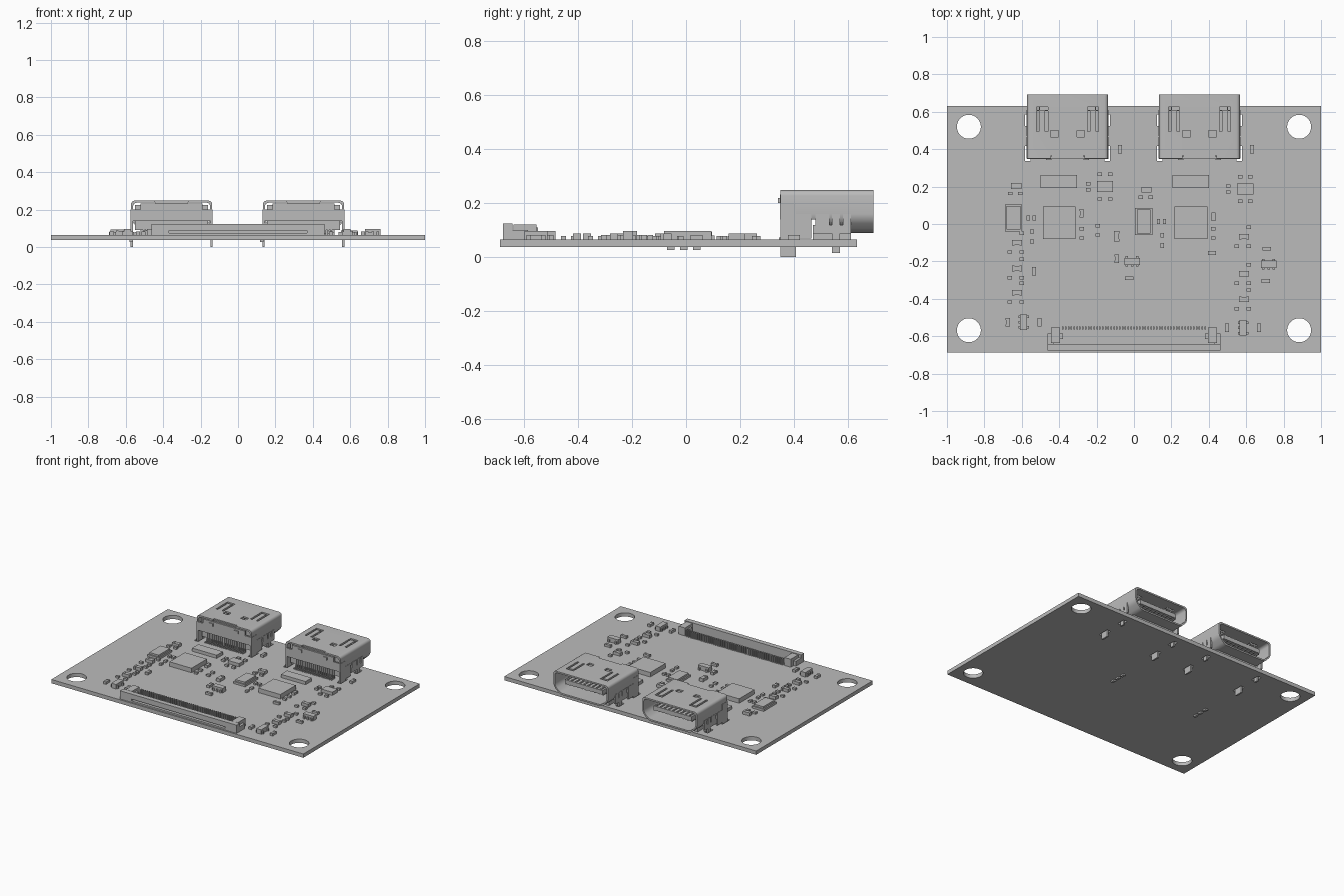
import bpy, bmesh, math
from mathutils import Matrix, Vector

cube = bpy.data.objects.get("Cube")
if cube:
    bpy.data.objects.remove(cube)

SHADE = .5
COLOUR = (SHADE, SHADE, SHADE, 1)
grey = bpy.data.materials.new("plain grey")
grey.use_nodes = True
grey.diffuse_color = COLOUR
grey.node_tree.nodes["Principled BSDF"].inputs["Base Color"].default_value = COLOUR

SIDES = (-1, 1)
PORTS = {"right_port": -.355, "left_port": .35}
BOTTOM, TOP = .038, .065                     # board faces
LOW, MIDDLE, TALL = .079, .088, .097         # tops of the small parts
PORT_HALF, PORT_BACK, PORT_MOUTH = .217, .35, .693
PORT_FLOOR, PORT_WAIST, PORT_TOP = .09, .14, .248
LEG = .213                                   # leg distance from the port centre


def block(bm, x, y, width, depth, top=LOW, base=TOP):
    centre = Vector((x, y, (top + base) / 2))
    size = Vector((width, depth, top - base))
    bmesh.ops.create_cube(bm, size=1, matrix=Matrix.LocRotScale(centre, None, size))


def shade(ob):
    bpy.ops.object.select_all(action='DESELECT')
    ob.select_set(True)
    bpy.context.view_layer.objects.active = ob
    bpy.ops.object.shade_smooth_by_angle(angle=math.radians(35))


def finish(bm, name):
    bmesh.ops.recalc_face_normals(bm, faces=bm.faces[:])
    mesh = bpy.data.meshes.new(name)
    bm.to_mesh(mesh)
    bm.free()
    mesh.materials.append(grey)
    ob = bpy.data.objects.new(name, mesh)
    bpy.context.collection.objects.link(ob)
    return ob


def cut(ob, cutter_bm):
    """Subtract the cutter and bake the result."""
    cutter = finish(cutter_bm, ob.name + "_cutter")
    cutter.hide_render = True
    mod = ob.modifiers.new("cut", 'BOOLEAN')
    mod.operation, mod.solver, mod.object = 'DIFFERENCE', 'EXACT', cutter
    graph = bpy.context.evaluated_depsgraph_get()
    ob.data = bpy.data.meshes.new_from_object(ob.evaluated_get(graph))
    ob.modifiers.clear()
    bpy.data.objects.remove(cutter)


# circuit board with mounting holes and leg slots
bm = bmesh.new()
block(bm, 0, -.028, 2, 1.32, TOP, BOTTOM)
board = finish(bm, "circuit_board")
bm = bmesh.new()
for s in SIDES:
    for y in (-.568, .52):
        bmesh.ops.create_cone(bm, cap_ends=True, segments=48, radius1=.064, radius2=.064,
                              depth=1, matrix=Matrix.Translation((s * .883, y, 0)))
    for cx in PORTS.values():
        for y, depth in ((.378, .08), (.555, .06)):
            block(bm, cx + s * LEG, y, .03, depth, .1, 0)
cut(board, bm)
shade(board)


def port_prism(cx, inset, overhang):
    """Solid with a narrowed underside and rounded long edges."""
    bm = bmesh.new()
    half = PORT_HALF - inset
    right = [(half, PORT_TOP - inset), (half, PORT_WAIST), (half * .78, PORT_FLOOR + inset)]
    section = right + [(-x, z) for x, z in reversed(right)]
    back = bm.faces.new([bm.verts.new((cx + x, PORT_BACK - overhang, z)) for x, z in section])
    length = PORT_MOUTH - PORT_BACK + 2 * overhang
    new = bmesh.ops.extrude_face_region(bm, geom=[back], use_keep_orig=True)["geom"]
    bmesh.ops.translate(bm, vec=(0, length, 0),
                        verts=[v for v in new if isinstance(v, bmesh.types.BMVert)])
    bmesh.ops.recalc_face_normals(bm, faces=bm.faces[:])
    long_edges = [e for e in bm.edges if abs(e.verts[0].co.y - e.verts[1].co.y) > length / 2]
    bmesh.ops.bevel(bm, geom=long_edges, offset=.02, segments=4, profile=.5, affect='EDGES')
    return bm


for name, cx in PORTS.items():
    # hollow shell with spring fingers, latch windows and an open inner underside
    shell = finish(port_prism(cx, 0, 0), name + "_shell")
    cut(shell, port_prism(cx, .011, .1))
    bm = bmesh.new()
    for s in SIDES:
        finger = cx + s * .136
        for e in SIDES:
            block(bm, finger + e * .023, .55, .014, .11, .3, .2)
        block(bm, finger, .617, .06, .016, .3, .2)
        block(bm, cx + s * .07, .483, .042, .034, .3, .2)
    block(bm, cx, .4, .5, .2, PORT_WAIST, .05)
    block(bm, cx, PORT_BACK, .18, .03, .3, .23)
    cut(shell, bm)
    shade(shell)

    # folded rear cover and side legs
    bm = bmesh.new()
    block(bm, cx, .355, .33, .014, .232, PORT_WAIST)
    block(bm, cx, .365, .17, .016, .24, .21)
    for s in SIDES:
        x = cx + s * LEG
        for y, depth, top, base in ((.378, .058, .2, 0), (.555, .03, .16, .015),
                                    (.43, .07, .16, .07), (.505, .05, .16, MIDDLE),
                                    (.595, .03, .16, MIDDLE), (.54, .14, .12, MIDDLE)):
            block(bm, x, y, .012, depth, top, base)
        block(bm, cx + s * .19, .354, .055, .012, .2, PORT_WAIST)
        block(bm, cx + s * .1, .346, .03, .01, .22, .2)
    finish(bm, name + "_legs")

    # plastic core with the contact tongue
    bm = bmesh.new()
    block(bm, cx, .42, .39, .09, .225, PORT_FLOOR)
    block(bm, cx, .54, .33, .14, .1, TOP)
    block(bm, cx, .555, .3, .21, .188, .158)
    finish(bm, name + "_core")

    # contacts on the tongue and solder tails at the inner end
    bm = bmesh.new()
    count = 19
    for k in range(count):
        x = cx + (k - count // 2) * .0165
        block(bm, x, .375, .008, .012, PORT_WAIST)
        block(bm, x, .362, .008, .035, .073)
        face = .188 if k % 2 else .152
        block(bm, x, .56, .009, .19, face + .006, face)
    finish(bm, name + "_contacts")

# flat cable socket with its end latches and pin row
bm = bmesh.new()
block(bm, 0, -.61, .78, .1, .116)
block(bm, 0, -.66, .926, .035, .124)
socket = finish(bm, "cable_socket")
bm = bmesh.new()
block(bm, 0, -.67, .74, .03, .088, .076)
cut(socket, bm)
bm = bmesh.new()
for s in SIDES:
    block(bm, s * .445, -.615, .036, .06, .1)
    block(bm, s * .42, -.595, .05, .085, .122)
    block(bm, s * .395, -.6, .03, .03, .105)
finish(bm, "cable_socket_ends")
bm = bmesh.new()
count = 51
for k in range(count):
    block(bm, (k - count // 2) * .0152, -.556, .008, .016, .11)
finish(bm, "cable_socket_pins")

# shared meshes for the loose parts
chips, crystals, regulators = bmesh.new(), bmesh.new(), bmesh.new()
capacitors, resistors, tiny_parts = bmesh.new(), bmesh.new(), bmesh.new()


def passive(bm, x, y, width, depth, top):
    """Body with slightly proud end terminals."""
    block(bm, x, y, width * .9, depth * .9, top - .002)
    for s in SIDES:
        if width > depth:
            block(bm, x + s * width * .38, y, width / 4, depth, top)
        else:
            block(bm, x, y + s * depth * .38, width, depth / 4, top)


def capacitor(x, y):
    passive(capacitors, x, y, .054, .03, MIDDLE)


def wide_resistor(x, y):
    passive(resistors, x, y, .044, .02, .083)


def tall_resistor(x, y):
    passive(resistors, x, y, .022, .044, .083)


def tiny(x, y, width=.024, depth=.018):
    block(tiny_parts, x, y, width, depth)


def regulator(x, y, upright):
    """Small body with three leads on one side and two on the other."""
    def part(u, v, w, d, top):
        if upright:
            u, v, w, d = v, u, d, w
        block(regulators, x + u, y + v, w, d, top)
    part(0, 0, .084, .038, TALL)
    for s in SIDES:
        for k in ((-1, 0, 1) if s < 0 else SIDES):
            part(k * .028, s * .022, .013, .012, .083)


# the same circuit sits in front of each port
PLACES = zip(PORTS.values(), (-.155, .594), (-.645, .052), (.2, .187), (.033, .013))
for cx, driver_x, crystal_x, driver_y, crystal_y in PLACES:
    block(chips, cx - .045, .007, .175, .175, TALL)
    block(chips, cx - .047, .228, .195, .07, MIDDLE)
    block(chips, driver_x, driver_y, .088, .058, MIDDLE)
    block(crystals, crystal_x, crystal_y, .092, .145, .08)
    block(crystals, crystal_x, crystal_y, .074, .127, .093)
    capacitor(crystal_x + .015, crystal_y + .17)
    tall_resistor(cx + .28, .4)
    tall_resistor(cx + .075, crystal_y + .025)
    for s in SIDES:
        tiny(crystal_x + .01 + s * .027, crystal_y + .13)
        tiny(crystal_x + .095 + s * .016, crystal_y, .018, .026)
        tiny(crystal_x + .1, crystal_y - .1 + s * .027, .018, .026)
        tiny(driver_x - .09, driver_y + s * .016)
        tiny(cx + .075, s * .025 - .05)
        for e in SIDES:
            tiny(driver_x + s * .027, driver_y + e * .066)

# capacitor columns along both sides
for x, column in ((-.625, (-.1, -.238, -.367)), (.588, (-.068, -.267, -.403))):
    for y in column:
        capacitor(x, y)
        tiny(x - .038, y - .05)
        for s in SIDES:
            tiny(x + .026, y + s * .05)

# regulators with their neighbouring resistors
for x, y in ((-.59, -.525), (.583, -.555)):
    regulator(x, y, True)
    for s in SIDES:
        tall_resistor(x + s * .085, y)
for x, y in ((-.01, -.2), (.72, -.215)):
    regulator(x, y, False)
    wide_resistor(x - .015, y - .09)
wide_resistor(.71, -.133)
wide_resistor(.417, -.155)
tall_resistor(-.092, -.185)
tall_resistor(-.535, -.252)
passive(capacitors, -.093, -.066, .03, .055, MIDDLE)
for s in SIDES:
    tiny(-.193, s * .025 - .034)

finish(chips, "chips")
finish(crystals, "crystals")
finish(regulators, "regulators")
finish(capacitors, "capacitors")
finish(resistors, "resistors")
finish(tiny_parts, "tiny_parts")

# parts under the board
bm = bmesh.new()
for x in (-.57, .127):
    for k in range(3):
        block(bm, x, (k - 1) * .048 - .009, .018, .028, BOTTOM, .027)
finish(bm, "underside_resistors")
